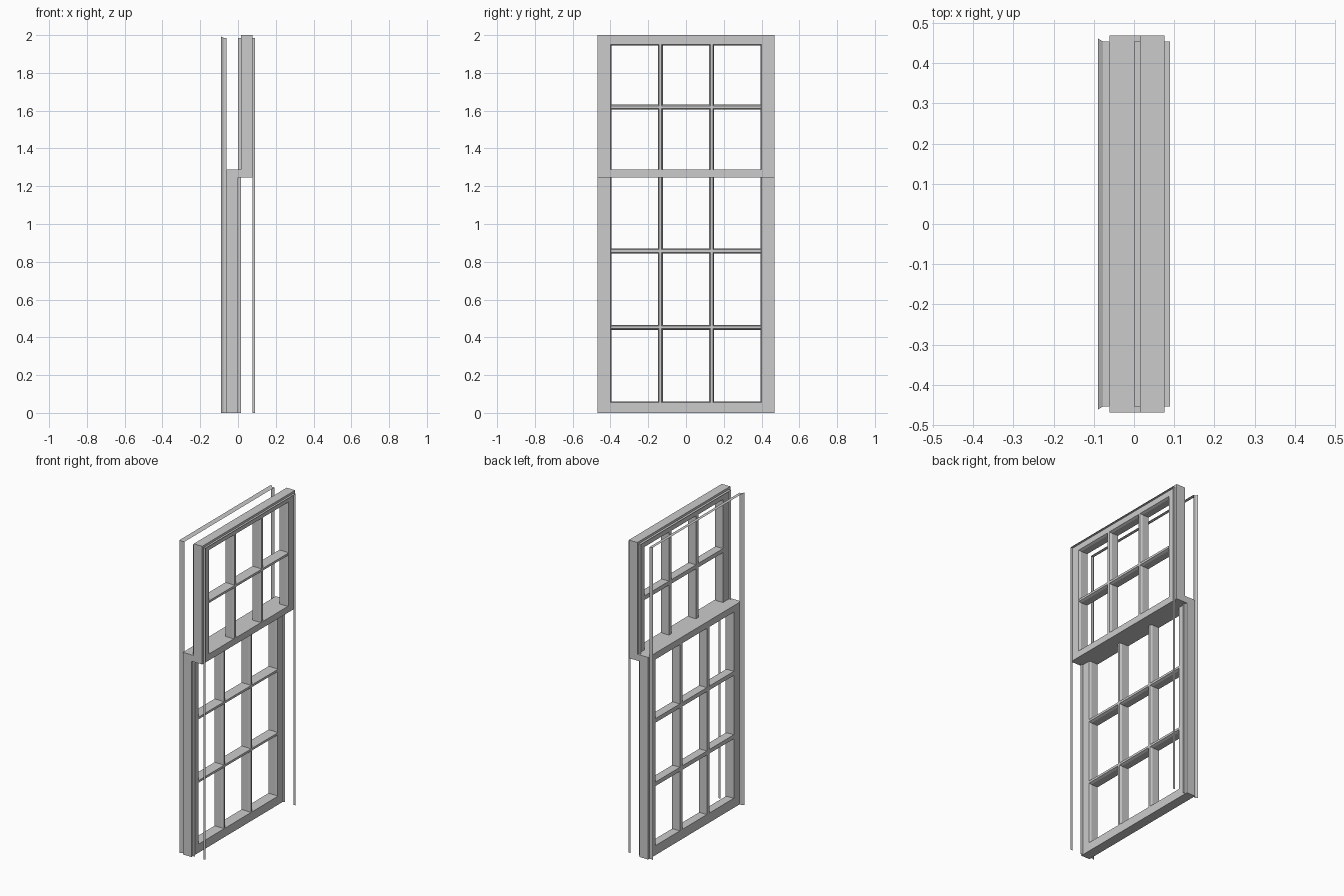
import bpy

if "Cube" in bpy.data.objects:
    bpy.data.objects.remove(bpy.data.objects["Cube"])

W, OPEN = 0.468, 0.40      # half width of sash, half width of glazed opening
CH, CD = 0.006, 0.014      # glazing chamfer: width and depth


def mesh_object(name, verts, faces):
    me = bpy.data.meshes.new(name)
    me.from_pydata(verts, [], faces)
    me.update()
    ob = bpy.data.objects.new(name, me)
    bpy.context.collection.objects.link(ob)
    return ob


def bar(name, profile, axis, a, b):
    """Extrude an (x, t) profile from a to b along y or z."""
    n = len(profile)
    place = (lambda x, t, s: (x, s, t)) if axis == 'y' else (lambda x, t, s: (x, t, s))
    verts = [place(x, t, s) for s in (a, b) for x, t in profile]
    faces = [(i, (i + 1) % n, n + (i + 1) % n, n + i) for i in range(n)]
    faces += [tuple(range(n))[::-1], tuple(range(n, 2 * n))]
    if axis == 'y':
        faces = [f[::-1] for f in faces]
    return mesh_object(name, verts, faces)


def section(x0, x1, lo, hi, ch_lo, ch_hi):
    """Timber section, chamfered at its outer (x1) face where asked."""
    pts = [(x0, lo)]
    if ch_lo:
        pts += [(x1 - CD, lo), (x1, lo + CH)]
    else:
        pts += [(x1, lo)]
    if ch_hi:
        pts += [(x1, hi - CH), (x1 - CD, hi)]
    else:
        pts += [(x1, hi)]
    return pts + [(x0, hi)]


def sash_bars(name, x0, x1, z0, z1, rows, stile_lo, stile_hi):
    inner = OPEN - CH
    # stiles
    bar(name + "_stile_right", section(x0, x1, inner, W, True, False), 'z', stile_lo, stile_hi)
    bar(name + "_stile_left", section(x0, x1, -W, -inner, False, True), 'z', stile_lo, stile_hi)
    # glazing bars
    for i, y in enumerate((-0.136, 0.136)):
        bar(f"{name}_vertical_bar_{i}", section(x0, x1, y - 0.013, y + 0.013, True, True), 'z', z0, z1)
    for i, z in enumerate(rows):
        bar(f"{name}_cross_bar_{i}", section(x0, x1, z - 0.013, z + 0.013, True, True), 'y', -inner - 0.003, inner + 0.003)


def trim(name, profile):
    """Thin strip running up one side, over the top and down the other."""
    n = len(profile)
    verts = []
    for sy, top in ((-1, 0), (-1, 1), (1, 1), (1, 0)):
        verts += [(x, sy * y, z * top) for x, y, z in profile]
    faces = [(r * n + i, r * n + i + 1, (r + 1) * n + i + 1, (r + 1) * n + i)
             for r in range(3) for i in range(n - 1)]
    return mesh_object(name, verts, faces)


# lower sash
LX0, LX1, MID = -0.061, 0.0, 0.0075
sash_bars("lower_sash", LX0, LX1, 0.05, 1.25, (0.453, 0.857), 0.0, 1.247)
bar("lower_sash_bottom_rail", section(LX0, LX1, 0.0, 0.061, False, True), 'y', -OPEN, OPEN)
bar("lower_sash_meeting_rail", section(LX0, MID, 1.247, 1.288, False, False), 'y', -W, W)

# upper sash
UX0, UX1 = 0.0155, 0.0755
sash_bars("upper_sash", UX0, UX1, 1.285, 1.95, (1.619,), 1.288, 2.0)
bar("upper_sash_top_rail", section(UX0, UX1, 1.944, 2.0, True, False), 'y', -OPEN, OPEN)
bar("upper_sash_meeting_rail", section(MID, UX1, 1.247, 1.288, False, False), 'y', -W, W)

# stop moulding and beads
trim("inner_stop", [(-0.0895, 0.461, 1.993), (-0.077, 0.4535, 1.986), (-0.061, 0.4535, 1.986)])
trim("parting_bead", [(0.0, 0.4535, 1.986), (0.0155, 0.4535, 1.986)])
trim("outer_bead", [(0.0755, 0.4535, 1.986), (0.0895, 0.4535, 1.986)])
